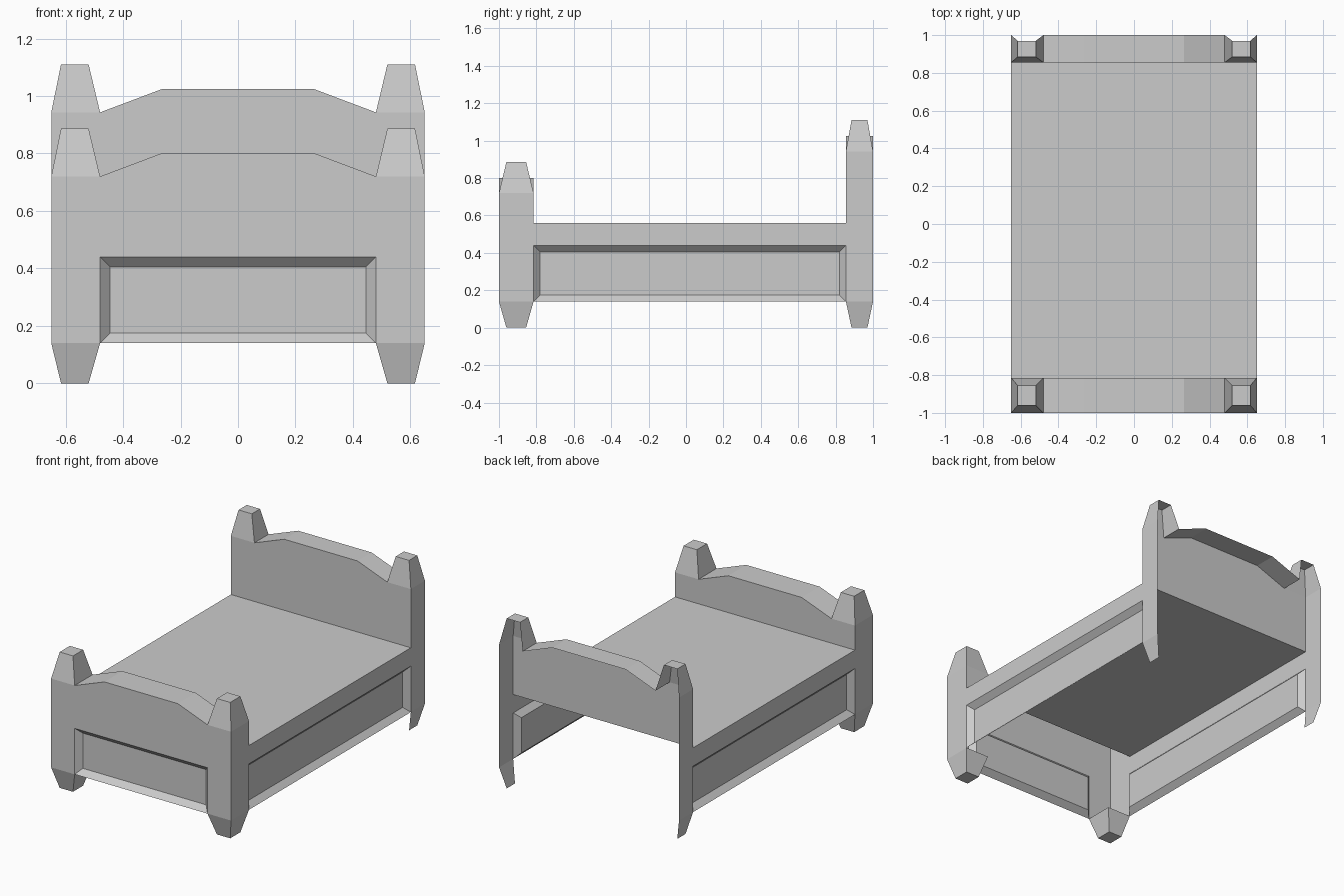
import bpy, bmesh
from mathutils import Vector

if "Cube" in bpy.data.objects:
    bpy.data.objects.remove(bpy.data.objects["Cube"])

W, PX, AX = 0.65, 0.48, 0.265            # half width, inner post edge, arch shoulder
FOOT = (-1.0, -0.815)                    # footboard y range
HEAD = (0.855, 1.0)                      # headboard y range
LOW, RAIL, BED = 0.14, 0.44, 0.56        # leg top, panel top, mattress top
D = 0.035                                # panel bevel size and depth


def face(bm, pts, out):
    """Add one flat face whose normal agrees with the direction 'out'."""
    f = bm.faces.new([bm.verts.new(p) for p in pts])
    f.normal_update()
    if f.normal.dot(Vector(out)) < 0:
        f.normal_flip()


def mean(pts):
    return sum((Vector(p) for p in pts), Vector()) / len(pts)


def taper(bm, base, tip, sides=(0, 1, 2, 3), cap=True, sign=1):
    """Four-sided frustum from base to tip; sign -1 makes it a recess."""
    mid = mean(base + tip)
    for i in sides:
        j = (i + 1) % 4
        quad = [base[i], base[j], tip[j], tip[i]]
        face(bm, quad, (mean(quad) - mid) * sign)
    if cap:
        face(bm, tip, (mean(tip) - mean(base)) * sign)


def rect(x0, x1, y0, y1, z):
    return [(x0, y0, z), (x1, y0, z), (x1, y1, z), (x0, y1, z)]


def finish(name, bm, mirror=True):
    bmesh.ops.remove_doubles(bm, verts=bm.verts, dist=0.0005)
    me = bpy.data.meshes.new(name)
    bm.to_mesh(me)
    bm.free()
    ob = bpy.data.objects.new(name, me)
    bpy.context.collection.objects.link(ob)
    if mirror:
        ob.modifiers.new("mirror", "MIRROR").use_axis = (True, False, False)


def arch(z):
    """Half outline of a board top, from the outer post to the middle."""
    return [(W, z), (PX, z), (AX, z + 0.081), (0, z + 0.081)]


def board(bm, y, bottom, z, out):
    face(bm, [(x, y, h) for x, h in bottom + arch(z)], (0, out, 0))


def board_top(bm, ys, z):
    line = arch(z)[1:]
    for (xa, za), (xb, zb) in zip(line, line[1:]):
        face(bm, [(xa, ys[0], za), (xb, ys[0], zb),
                  (xb, ys[1], zb), (xa, ys[1], za)], (0, 0, 1))


def post_side(bm, ys, z):
    face(bm, [(W, ys[0], LOW), (W, ys[1], LOW), (W, ys[1], z), (W, ys[0], z)], (1, 0, 0))


def post_end(bm, ys, inset, z0, z1, **kw):
    taper(bm, rect(PX, W, *ys, z0),
          rect(0.52, 0.616, ys[0] + inset[0], ys[1] - inset[1], z1), **kw)


# Footboard: hollow, with finials and full legs
bm = bmesh.new()
board(bm, FOOT[0], [(0, RAIL), (PX, RAIL), (PX, LOW), (W, LOW)], 0.72, -1)
board(bm, FOOT[1], [(0, BED), (W, BED)], 0.72, 1)
board_top(bm, FOOT, 0.72)
post_side(bm, FOOT, 0.72)
post_end(bm, FOOT, (0.04, 0.04), 0.72, 0.887)
post_end(bm, FOOT, (0.04, 0.04), LOW, 0)
finish("footboard", bm)

# Headboard: open at the back, legs are only the outer side faces
bm = bmesh.new()
board(bm, HEAD[0], [(0, BED), (W, BED)], 0.943, -1)
board_top(bm, HEAD, 0.943)
post_side(bm, HEAD, 0.943)
post_end(bm, HEAD, (0.03, 0.03), 0.943, 1.11, sides=(0, 1, 3))
post_end(bm, HEAD, (0.03, 0.03), LOW, 0, sides=(1,), cap=False)
finish("headboard", bm)

# Side rails with recessed panels
bm = bmesh.new()
y0, y1 = FOOT[1], HEAD[0]
face(bm, [(W, y0, RAIL), (W, y1, RAIL), (W, y1, BED), (W, y0, BED)], (1, 0, 0))
taper(bm, [(W, y0, LOW), (W, y1, LOW), (W, y1, RAIL), (W, y0, RAIL)],
      [(W - D, y0 + D, LOW + D), (W - D, y1 - D, LOW + D),
       (W - D, y1 - D, RAIL - D), (W - D, y0 + D, RAIL - D)], sign=-1)
finish("side_rail", bm)

# Recessed panel in the footboard
bm = bmesh.new()
f, b, p = FOOT[0], FOOT[0] + D, PX - D
taper(bm, [(-PX, f, LOW), (PX, f, LOW), (PX, f, RAIL), (-PX, f, RAIL)],
      [(-p, b, LOW + D), (p, b, LOW + D), (p, b, RAIL - D), (-p, b, RAIL - D)], sign=-1)
finish("foot_panel", bm, mirror=False)

# Mattress surface
bm = bmesh.new()
face(bm, rect(-W, W, y0, y1, BED), (0, 0, 1))
finish("mattress", bm, mirror=False)
